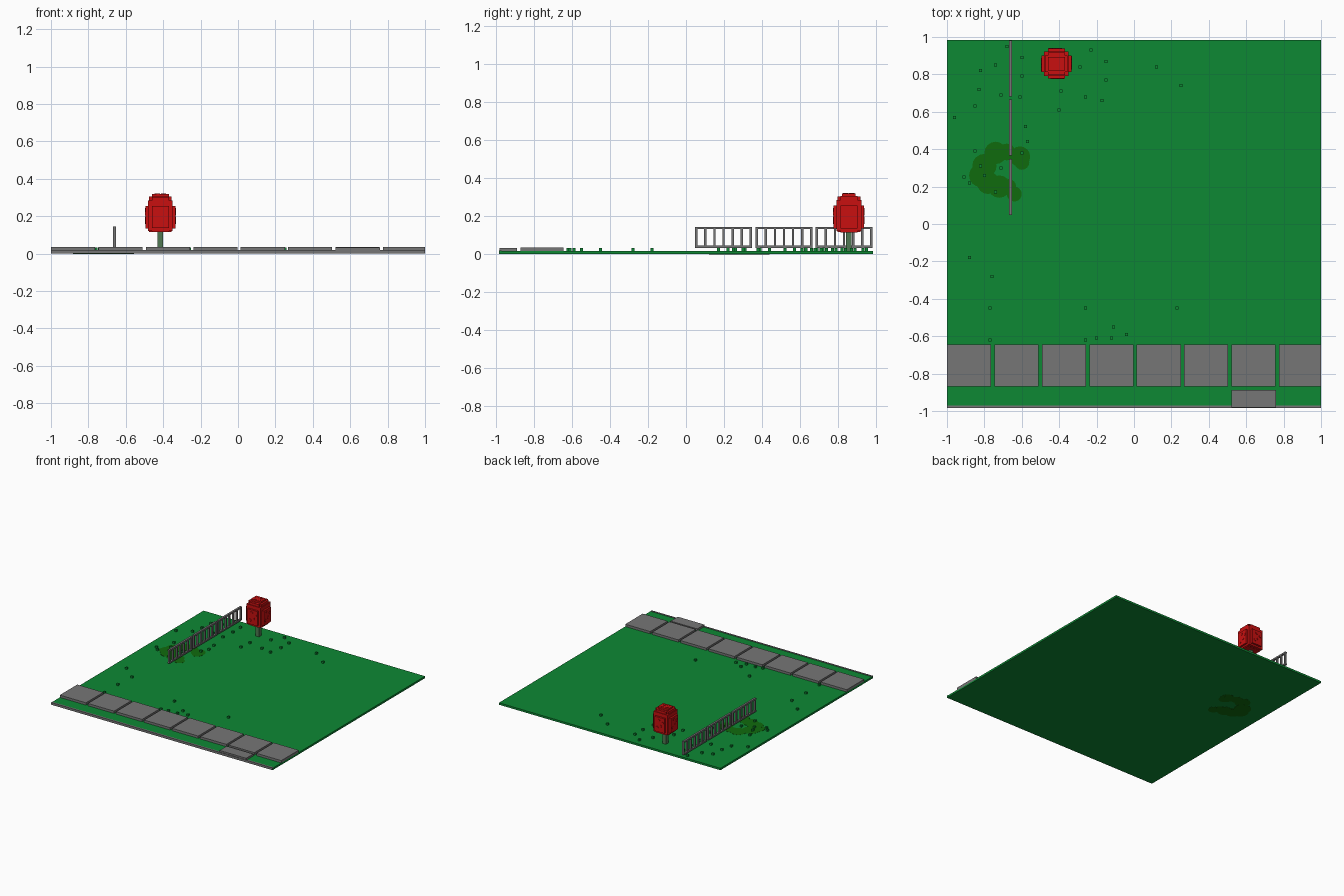
import bpy
import bmesh
import math
from mathutils import Matrix, Vector

cube = bpy.data.objects.get("Cube")
if cube:
    bpy.data.objects.remove(cube, do_unlink=True)


def material(name, rgb):
    m = bpy.data.materials.new(name)
    m.use_nodes = True
    m.diffuse_color = (*rgb, 1)
    m.node_tree.nodes["Principled BSDF"].inputs["Base Color"].default_value = (*rgb, 1)
    return m


GRASS = material("grass green", (0.004, 0.25, 0.034))
BUSH = material("dark green", (0.005, 0.147, 0.004))
STONE = material("stone grey", (0.18, 0.18, 0.18))
TRUNK = material("grey green", (0.08, 0.19, 0.085))
RED = material("leaf red", (0.58, 0.005, 0.005))


def add_box(bm, x0, x1, y0, y1, z0, z1):
    mat = Matrix.Translation(((x0 + x1) / 2, (y0 + y1) / 2, (z0 + z1) / 2))
    mat = mat @ Matrix.Diagonal((x1 - x0, y1 - y0, z1 - z0, 1))
    bmesh.ops.create_cube(bm, size=1, matrix=mat)


def add_disc(bm, centre, axis, radius, depth, sides):
    rot = Vector((0, 0, 1)).rotation_difference(Vector(axis)).to_matrix().to_4x4()
    bmesh.ops.create_cone(bm, cap_ends=True, segments=sides, radius1=radius, radius2=radius,
                          depth=depth, matrix=Matrix.Translation(centre) @ rot)


def finish(bm, name, mat):
    mesh = bpy.data.meshes.new(name)
    bm.to_mesh(mesh)
    bm.free()
    mesh.materials.append(mat)
    obj = bpy.data.objects.new(name, mesh)
    bpy.context.collection.objects.link(obj)
    return obj


def boxes(name, mat, dims):
    bm = bmesh.new()
    for d in dims:
        add_box(bm, *d)
    return finish(bm, name, mat)


GROUND_TOP = 0.016

# Lawn and front kerb
boxes("lawn", GRASS, [(-1, 1, -0.981, 0.984, 0, GROUND_TOP)])
boxes("kerb", STONE, [(-0.999, 0.999, -0.984, -0.97, 0.0005, 0.019)])

# Pavement: eight slabs with narrow joints, plus one entrance slab
joints = [-1.009] + [-0.755 + 0.2535 * i for i in range(7)] + [1.009]
boxes("pavement_slabs", STONE,
      [(a + 0.009, b - 0.009, -0.87, -0.645, GROUND_TOP - 0.004, 0.035)
       for a, b in zip(joints, joints[1:])])
boxes("entrance_slab", STONE, [(0.52, 0.76, -0.98, -0.888, GROUND_TOP - 0.004, 0.032)])

# Fence: three panels of rails and seven bars
FX0, FX1 = -0.668, -0.652
for n, y0 in enumerate((0.048, 0.366, 0.682)):
    y1 = y0 + 0.299
    parts = [(FX0, FX1, y0, y1, 0.033, 0.045), (FX0, FX1, y0, y1, 0.131, 0.144)]
    for i in range(7):
        y = y0 + i * (y1 - y0 - 0.012) / 6
        parts.append((FX0 + 0.001, FX1 - 0.001, y, y + 0.012, 0.04, 0.138))
    boxes(f"fence_panel_{n + 1}", STONE, parts)

# Dark ground patch made of overlapping round lobes in a broken ring
bm = bmesh.new()
lobes = [(-0.74, 0.38, 0.06), (-0.68, 0.385, 0.045), (-0.61, 0.36, 0.055),
         (-0.60, 0.33, 0.04), (-0.80, 0.31, 0.065), (-0.82, 0.26, 0.062),
         (-0.78, 0.22, 0.06), (-0.72, 0.20, 0.06), (-0.67, 0.20, 0.04),
         (-0.64, 0.16, 0.04)]
for i, (x, y, r) in enumerate(lobes):
    add_disc(bm, (x, y, GROUND_TOP / 2), (0, 0, 1), r, GROUND_TOP + 0.0014 + 0.0001 * i, 16)
finish(bm, "ground_patch", BUSH)

# Small grass tufts
tufts = [(-.68, .95), (-.23, .93), (-.60, .89), (-.74, .85), (-.15, .87), (-.82, .82),
         (-.29, .84), (.12, .84), (-.60, .79), (-.15, .77), (-.83, .72), (.25, .74),
         (-.39, .71), (-.71, .69), (-.61, .68), (-.26, .68), (-.17, .66), (-.85, .63),
         (-.40, .61), (-.96, .57), (-.58, .52), (-.57, .44), (-.85, .39), (-.60, .38),
         (-.82, .31), (-.71, .30), (-.80, .26), (-.91, .25), (-.88, .22), (-.74, .17),
         (-.88, -.18), (-.76, -.28), (-.77, -.45), (-.26, -.45), (.23, -.45),
         (-.11, -.55), (-.04, -.59), (-.20, -.61), (-.12, -.61), (-.77, -.62), (-.26, -.62)]
H = 0.008
boxes("grass_tufts", GRASS,
      [(x - H, x + H, y - H, y + H, GROUND_TOP - 0.004, 0.032) for x, y in tufts])

# Tree trunk
TX, TY = -0.415, 0.857
boxes("tree_trunk", TRUNK, [(TX - 0.015, TX + 0.015, TY - 0.015, TY + 0.015, 0.012, 0.14)])

# Blocky crown: crossed boxes stepping in towards every side
steps = [(0.08, 0.045, 0.135, 0.255), (0.045, 0.08, 0.136, 0.256),
         (0.065, 0.065, 0.122, 0.285), (0.06, 0.045, 0.115, 0.305),
         (0.045, 0.06, 0.116, 0.304), (0.045, 0.035, 0.118, 0.318)]
boxes("tree_crown", RED,
      [(TX - a, TX + a, TY - b, TY + b, z0, z1) for a, b, z0, z1 in steps])

# Round blossoms on the four sides and the top of the crown
bm = bmesh.new()
for k in range(4):
    axis = Vector((math.cos(k * math.pi / 2), math.sin(k * math.pi / 2), 0))
    side = Vector((-axis.y, axis.x, 0))
    for s, z in ((-0.02, 0.17), (0.01, 0.187), (-0.005, 0.232), (0.03, 0.215)):
        add_disc(bm, Vector((TX, TY, z)) + axis * 0.08 + side * s, axis, 0.011, 0.006, 8)
for x, y in ((-0.02, 0.01), (0.015, 0.018), (0.02, -0.015), (-0.012, -0.02)):
    add_disc(bm, (TX + x, TY + y, 0.318), (0, 0, 1), 0.011, 0.006, 8)
finish(bm, "tree_blossoms", RED)
